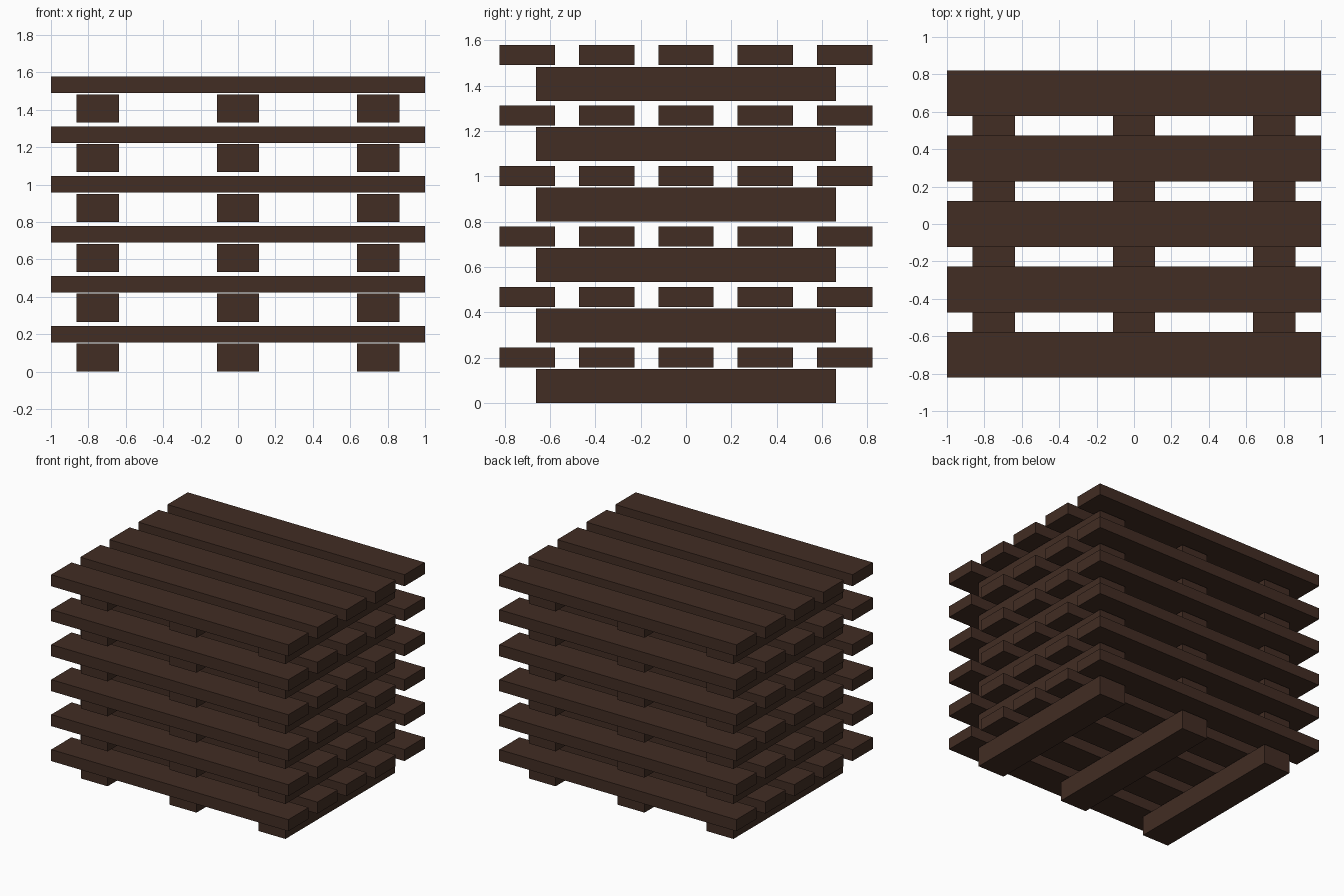
import bpy

if "Cube" in bpy.data.objects:
    bpy.data.objects.remove(bpy.data.objects["Cube"])

# Dark stained wood
wood = bpy.data.materials.new("dark_brown_wood")
wood.diffuse_color = (0.054, 0.026, 0.017, 1.0)
wood.use_nodes = True
wood.node_tree.nodes["Principled BSDF"].inputs["Base Color"].default_value = wood.diffuse_color

LAYERS = 6
PITCH = 0.2666          # height of one pallet plus the gap above it
RUNNER = (0.226, 1.322, 0.150)
PLANK = (2.0, 0.244, 0.088)
PLANK_BASE = 0.157


def board(name, size, x, y, base):
    """Plain rectangular board whose underside sits at height base."""
    bpy.ops.mesh.primitive_cube_add(size=1, location=(x, y, base + size[2] / 2))
    obj = bpy.context.object
    obj.name = name
    obj.scale = size
    bpy.ops.object.transform_apply(location=False, rotation=False, scale=True)
    obj.data.materials.append(wood)


for layer in range(LAYERS):
    z = layer * PITCH
    # Three runners going front to back
    for i in range(-1, 2):
        board(f"runner_{layer + 1}_{i + 2}", RUNNER, i * 0.75, 0, z)
    # Five deck planks going side to side
    for i in range(-2, 3):
        board(f"deck_plank_{layer + 1}_{i + 3}", PLANK, 0, i * 0.35, z + PLANK_BASE)
